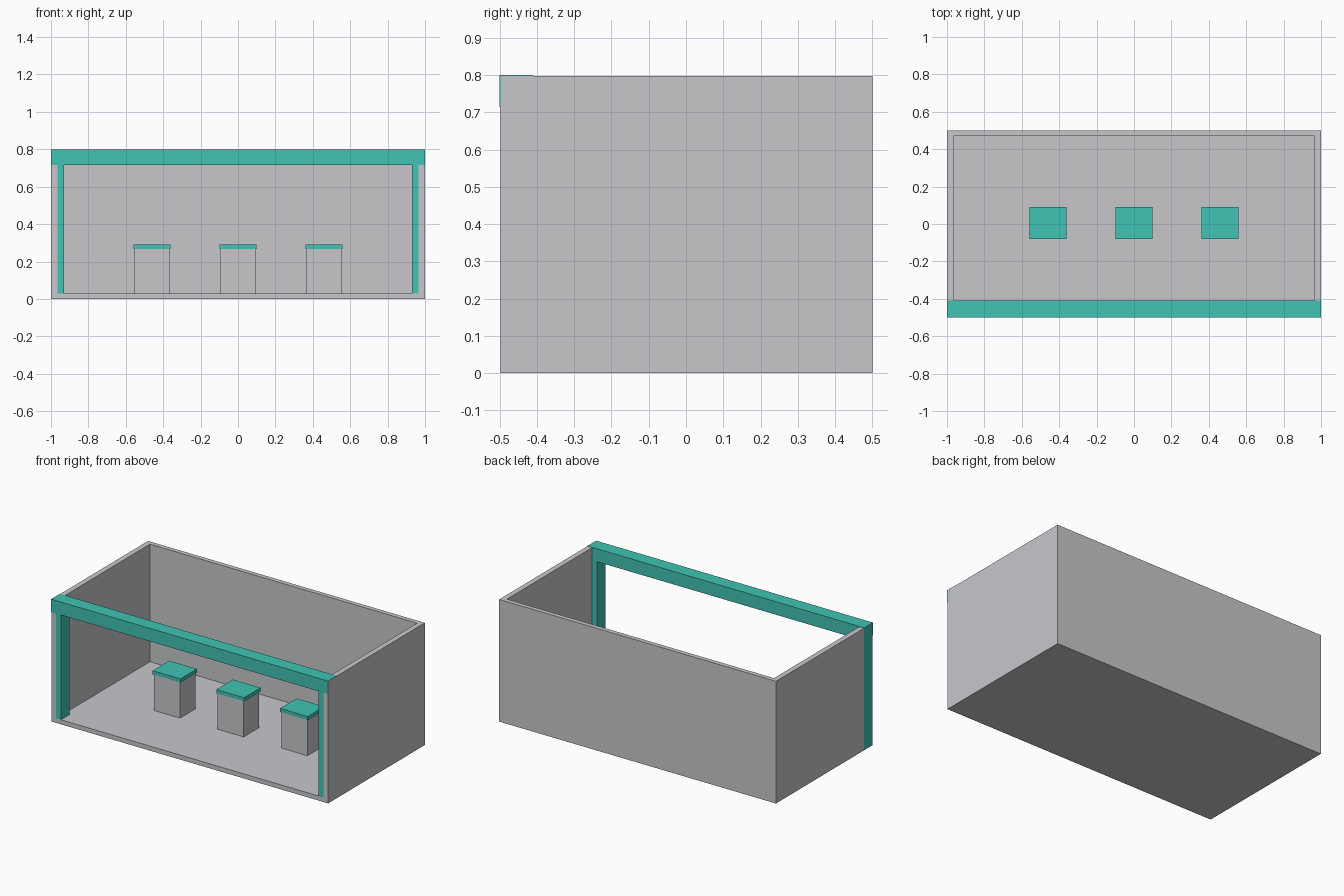
import bpy
import bmesh

if "Cube" in bpy.data.objects:
    bpy.data.objects.remove(bpy.data.objects["Cube"])


def material(name, rgb):
    m = bpy.data.materials.new(name)
    m.diffuse_color = (*rgb, 1)
    m.use_nodes = True
    m.node_tree.nodes["Principled BSDF"].inputs["Base Color"].default_value = m.diffuse_color
    return m


grey = material("light_grey", (0.57, 0.575, 0.60))
teal = material("teal", (0.054, 0.55, 0.46))


def box(name, mat, x, y, z):
    """Axis-aligned box from (min, max) ranges."""
    mesh = bpy.data.meshes.new(name)
    bm = bmesh.new()
    bmesh.ops.create_cube(bm, size=1)
    for v in bm.verts:
        v.co = [r[0] if c < 0 else r[1] for c, r in zip(v.co, (x, y, z))]
    bm.to_mesh(mesh)
    bm.free()
    mesh.materials.append(mat)
    obj = bpy.data.objects.new(name, mesh)
    bpy.context.collection.objects.link(obj)
    return obj


FRONT, BACK, TOP = -0.498, 0.5, 0.798
WALL, FLOOR = 0.035, 0.03

# Open-topped room: floor, back wall and two side walls
box("floor", grey, (-1 + WALL, 1 - WALL), (FRONT, BACK - 0.03), (0, FLOOR))
box("back_wall", grey, (-1 + WALL, 1 - WALL), (BACK - 0.03, BACK), (0, TOP))
box("left_wall", grey, (-1, -1 + WALL), (FRONT, BACK), (0, TOP))
box("right_wall", grey, (1 - WALL, 1), (FRONT, BACK), (0, TOP))

# Front frame: lintel across the opening, with a post wrapped into each side wall
box("lintel", teal, (-1.0005, 0.9998), (-0.5, -0.41), (0.715, 0.8))
box("left_post", teal, (-1.0005, -0.93), (-0.4975, -0.41), (0.0005, 0.72))
box("right_post", teal, (0.93, 0.9995), (-0.4975, -0.41), (0.0005, 0.72))

# Row of display pedestals with overhanging caps
for i, cx in enumerate((-0.46, 0, 0.46), 1):
    box(f"pedestal_{i}", grey, (cx - 0.094, cx + 0.094), (-0.075, 0.085), (FLOOR, 0.266))
    box(f"pedestal_cap_{i}", teal, (cx - 0.1, cx + 0.1), (-0.08, 0.09), (0.266, 0.29))
